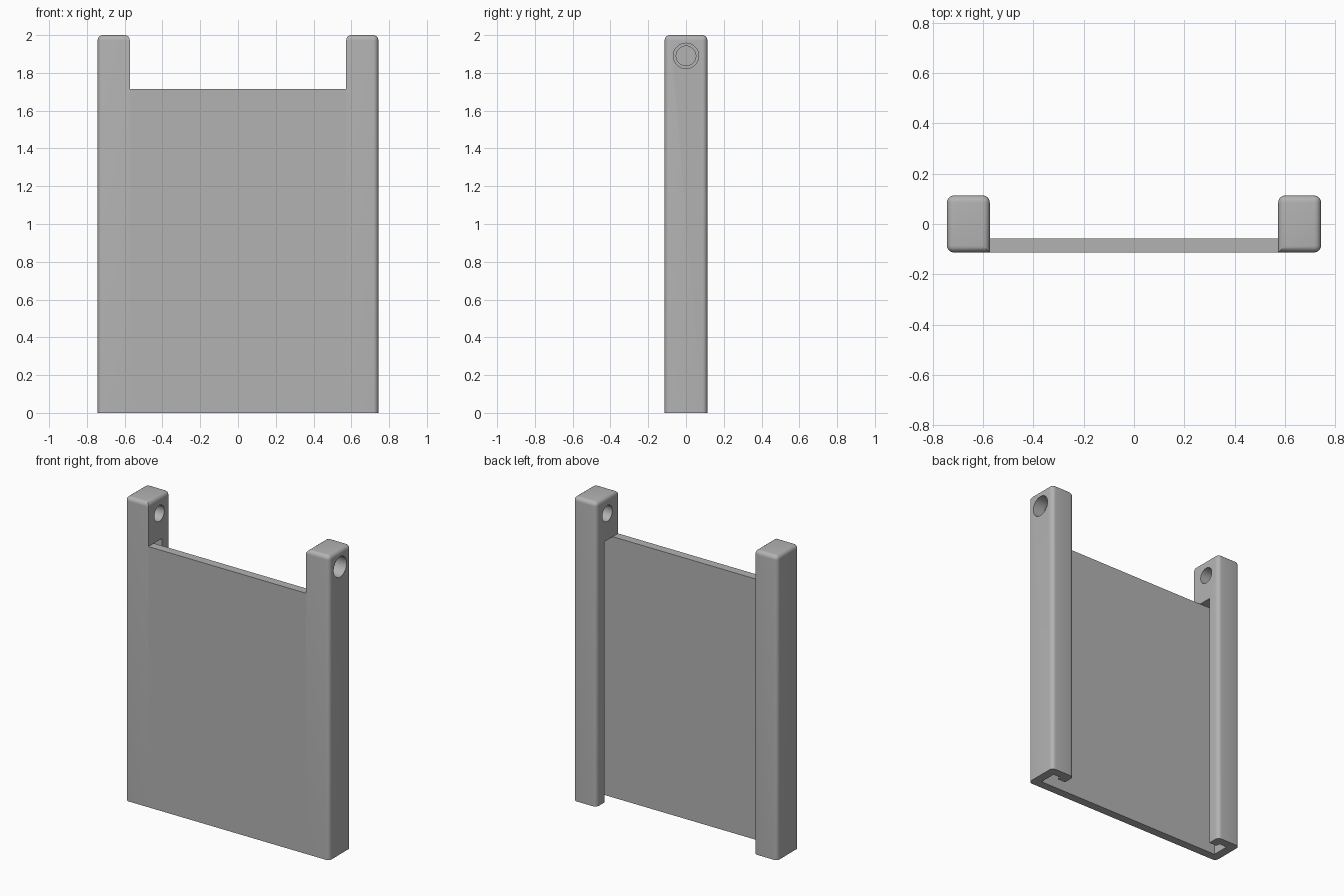
import bpy, bmesh, math
from mathutils import Matrix, Vector

if "Cube" in bpy.data.objects:
    bpy.data.objects.remove(bpy.data.objects["Cube"])

X0, X1 = 0.573, 0.743      # inner and outer side of a rail
Y = 0.113                  # half depth
TOP, PANEL_TOP = 2.0, 1.715
WALL = 0.057
HOLE_Z = 1.89

grey = bpy.data.materials.new("grey plastic")
grey.diffuse_color = (0.45, 0.45, 0.45, 1)
grey.use_nodes = True
grey.node_tree.nodes["Principled BSDF"].inputs["Base Color"].default_value = grey.diffuse_color


def finish(name, bm):
    bmesh.ops.recalc_face_normals(bm, faces=bm.faces)
    mesh = bpy.data.meshes.new(name)
    bm.to_mesh(mesh)
    bm.free()
    mesh.materials.append(grey)
    ob = bpy.data.objects.new(name, mesh)
    bpy.context.collection.objects.link(ob)
    return ob


def box_mesh(lo, hi):
    bm = bmesh.new()
    lo, hi = Vector(lo), Vector(hi)
    size = hi - lo
    m = Matrix.Translation((lo + hi) / 2) @ Matrix.Diagonal((*size, 1))
    bmesh.ops.create_cube(bm, size=1, matrix=m)
    return bm


def side_box(s, x0, x1, y0, y1, z0, z1):
    a, b = sorted((s * x0, s * x1))
    return box_mesh((a, y0, z0), (b, y1, z1))


def bore(s, x0, x1, r):
    bm = bmesh.new()
    m = Matrix.Translation((s * (x0 + x1) / 2, 0, HOLE_Z)) @ Matrix.Rotation(math.pi / 2, 4, 'Y')
    bmesh.ops.create_cone(bm, cap_ends=True, segments=48, radius1=r, radius2=r,
                          depth=x1 - x0, matrix=m)
    return bm


def cut(ob, bm):
    cutter = finish("cutter", bm)
    cutter.hide_render = True
    mod = ob.modifiers.new("cut", 'BOOLEAN')
    mod.operation, mod.solver, mod.object = 'DIFFERENCE', 'EXACT', cutter
    bpy.context.view_layer.objects.active = ob
    bpy.ops.object.modifier_apply(modifier=mod.name)
    bpy.data.objects.remove(cutter)


def rail(name, s):
    bm = side_box(s, X0, X1, -Y, Y, 0, TOP)
    # round the top rim and every upright edge except the one flush with the panel
    edges = []
    for e in bm.edges:
        a, b = e.verts[0].co, e.verts[1].co
        mid = (a + b) / 2
        upright = abs(a.z - b.z) > 1
        flush = upright and mid.y < 0 and abs(mid.x) < (X0 + X1) / 2
        if mid.z > TOP - 0.01 or (upright and not flush):
            edges.append(e)
    bmesh.ops.bevel(bm, geom=edges, offset=0.027, segments=6, profile=0.5, affect='EDGES')
    ob = finish(name, bm)
    # hooked channel, open at the bottom and towards the middle
    cut(ob, side_box(s, X0 + WALL, X1 - WALL, -WALL, WALL, -0.1, PANEL_TOP))
    cut(ob, side_box(s, X0 - 0.05, X0 + WALL + 0.02, -WALL, 0.03, -0.1, PANEL_TOP))
    # pin hole: stepped and through on the right, blind on the left
    if s > 0:
        cut(ob, bore(s, X0 - 0.05, X1 + 0.05, 0.052))
        cut(ob, bore(s, X1 - 0.085, X1 + 0.05, 0.067))
    else:
        cut(ob, bore(s, X0 - 0.05, X0 + 0.115, 0.052))
    bpy.ops.object.select_all(action='DESELECT')
    ob.select_set(True)
    bpy.context.view_layer.objects.active = ob
    bpy.ops.object.shade_smooth_by_angle(angle=math.radians(30))


rail("right_rail", 1)
rail("left_rail", -1)

# front panel, open where it joins the rails
bm = box_mesh((-X0, -Y, 0), (X0, -WALL, PANEL_TOP))
ends = [f for f in bm.faces if abs(f.normal.x) > 0.9]
bmesh.ops.delete(bm, geom=ends, context='FACES_ONLY')
finish("front_panel", bm)
